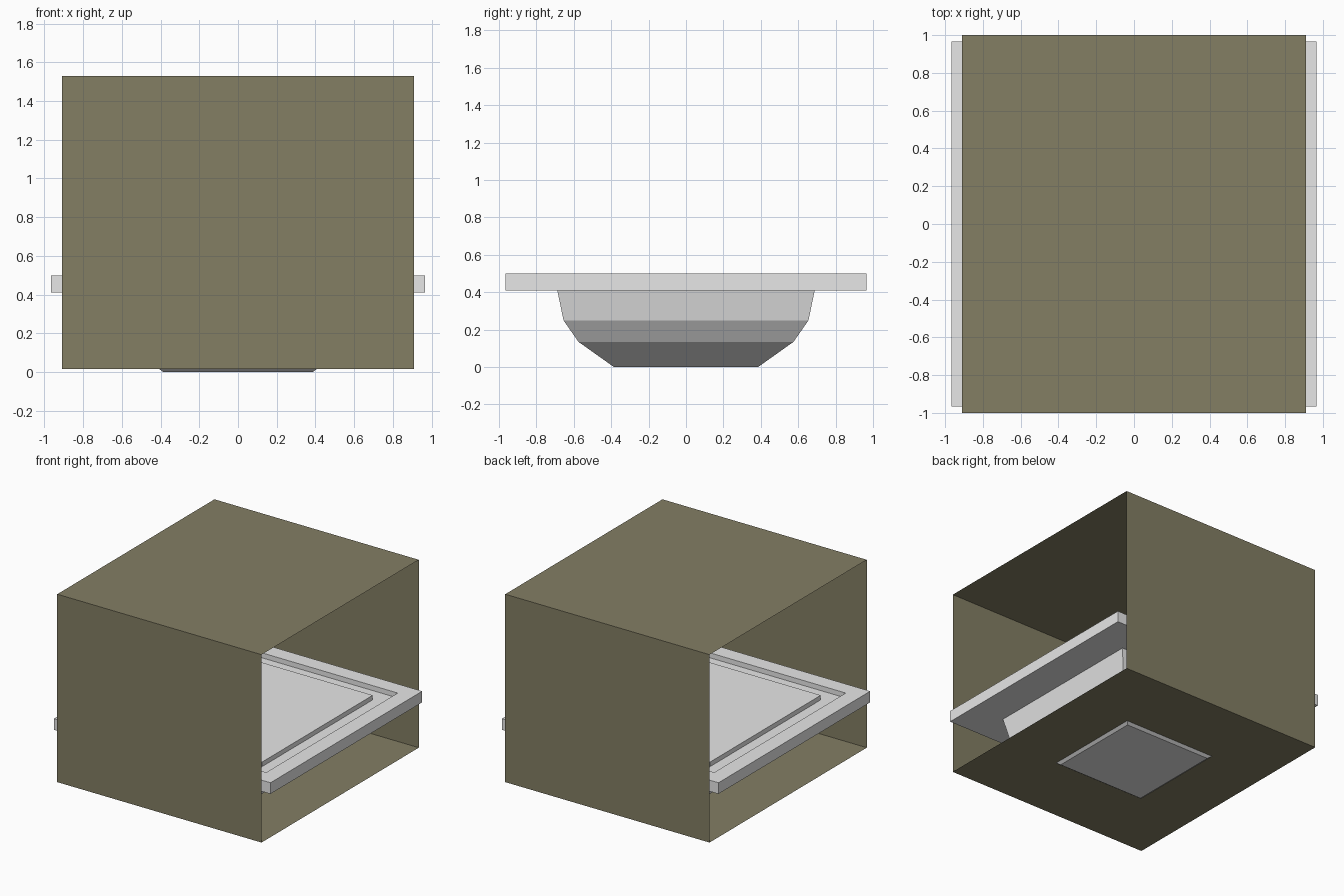
import bpy

if "Cube" in bpy.data.objects:
    bpy.data.objects.remove(bpy.data.objects["Cube"])


def material(name, rgb):
    mat = bpy.data.materials.new(name)
    mat.diffuse_color = (*rgb, 1.0)
    mat.use_nodes = True
    mat.node_tree.nodes["Principled BSDF"].inputs["Base Color"].default_value = mat.diffuse_color
    return mat


def add_object(name, verts, faces, mat):
    mesh = bpy.data.meshes.new(name)
    mesh.from_pydata(verts, [], faces)
    mesh.materials.append(mat)
    obj = bpy.data.objects.new(name, mesh)
    bpy.context.collection.objects.link(obj)
    return obj


def square_loft(name, profile, mat):
    """Stack square rings given as (half width, height) and cap both ends."""
    verts = [(sx * w, sy * w, z) for w, z in profile
             for sx, sy in ((-1, -1), (1, -1), (1, 1), (-1, 1))]
    faces = [(3, 2, 1, 0)]
    for r in range(len(profile) - 1):
        a, b = 4 * r, 4 * r + 4
        for i in range(4):
            j = (i + 1) % 4
            faces.append((a + i, a + j, b + j, b + i))
    top = 4 * (len(profile) - 1)
    faces.append((top, top + 1, top + 2, top + 3))
    return add_object(name, verts, faces, mat)


olive = material("olive card", (0.227, 0.209, 0.127))
grey = material("light grey", (0.8, 0.8, 0.8))

# Tapered tray: stepped bowl, wide rim, recessed groove and raised centre panel
square_loft("tray", [
    (0.385, 0.0), (0.575, 0.135), (0.655, 0.25), (0.688, 0.41),   # bowl
    (0.965, 0.41), (0.965, 0.50),                                 # rim
    (0.837, 0.50), (0.837, 0.46),                                 # groove
    (0.706, 0.46), (0.706, 0.497),                                # panel
], grey)

# Paper-thin sleeve, open at both x ends
section = [(-1.0, 0.017), (1.0, 0.017), (1.0, 1.53), (-1.0, 1.53)]
sleeve_verts = [(x, y, z) for x in (-0.91, 0.91) for y, z in section]
sleeve_faces = [(i, 4 + i, 4 + (i + 1) % 4, (i + 1) % 4) for i in range(4)]
# reverse the winding so the faces point outward
add_object("sleeve", sleeve_verts, [f[::-1] for f in sleeve_faces], olive)
